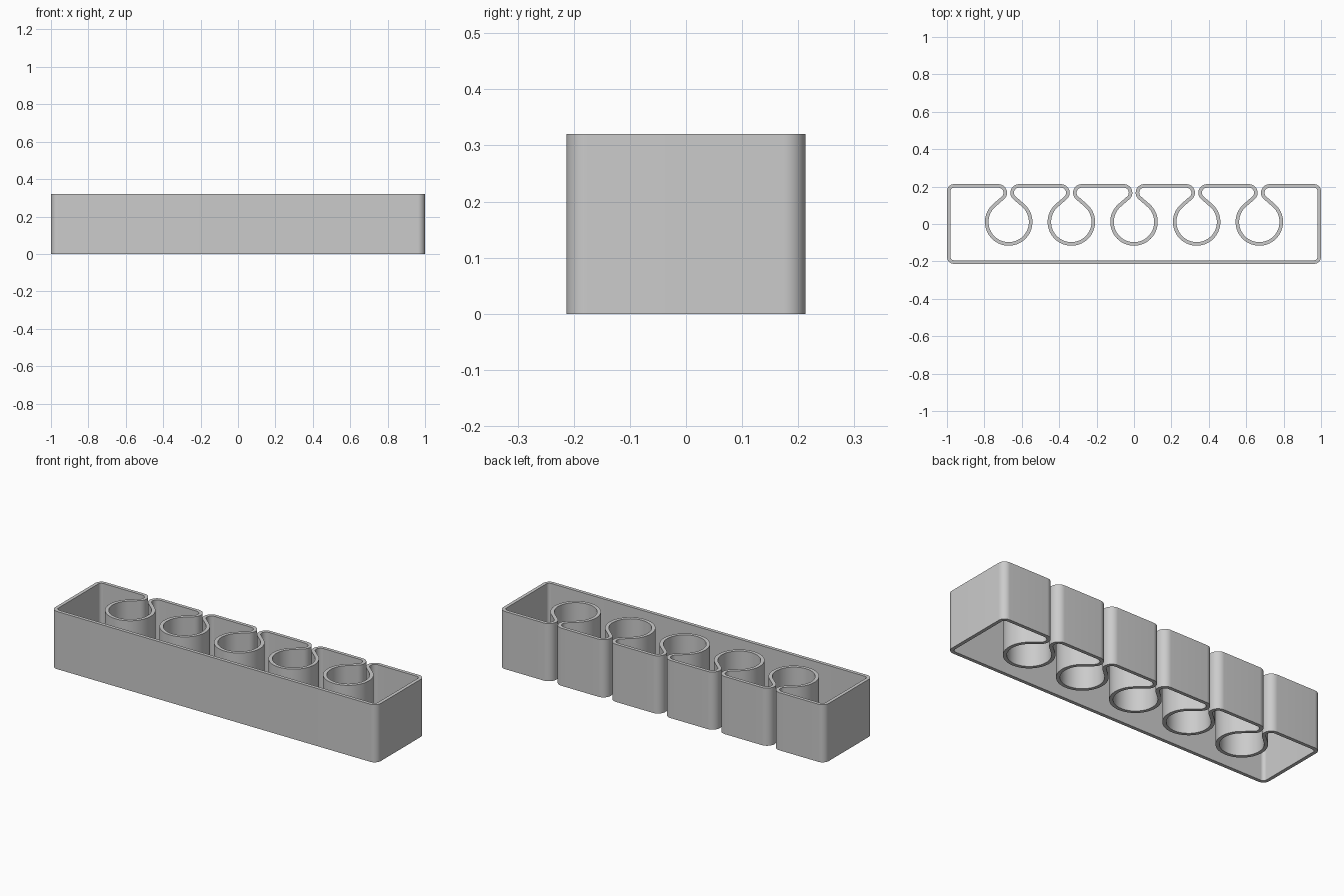
import bpy
import bmesh
from math import acos, atan2, ceil, cos, hypot, pi, sin, radians

if "Cube" in bpy.data.objects:
    bpy.data.objects.remove(bpy.data.objects["Cube"])

HALF_X, HALF_Y, HEIGHT = 1.0, 0.213, 0.32
WALL = 0.019
CORNER_R = 0.038      # outer radius of the body corners
HOLE_R, HOLE_Y = 0.108, 0.011
LIP_R, SLOT_HALF = 0.046, 0.009
PITCH, CLIPS = 0.335, 5

grey = bpy.data.materials.new("plain grey")
grey.use_nodes = True
grey.diffuse_color = (0.6, 0.6, 0.6, 1)
grey.node_tree.nodes["Principled BSDF"].inputs["Base Color"].default_value = (0.6, 0.6, 0.6, 1)

open_side, hollow_side = [], []   # matching outlines of the two wall faces


def arc(cx, cy, open_r, hollow_r, start, end):
    """Add one bend of the wall to both outlines; straight runs join the bends."""
    steps = ceil(abs(end - start) / radians(6))
    for i in range(steps + 1):
        a = start + (end - start) * i / steps
        open_side.append((cx + open_r * cos(a), cy + open_r * sin(a)))
        hollow_side.append((cx + hollow_r * cos(a), cy + hollow_r * sin(a)))


def corner(sx, sy, start):
    arc(sx * (HALF_X - CORNER_R), sy * (HALF_Y - CORNER_R),
        CORNER_R, CORNER_R - WALL, start, start + pi / 2)


def clip(cx):
    """Round socket with two curled lips at the back wall."""
    dx, lip_y = LIP_R + SLOT_HALF, HALF_Y - LIP_R
    dy = lip_y - HOLE_Y
    # Direction at which the straight neck touches both the socket and the lip
    a = atan2(dy, dx) - acos((LIP_R + HOLE_R) / hypot(dx, dy))
    arc(cx + dx, lip_y, LIP_R, LIP_R - WALL, pi / 2, pi + a)
    arc(cx, HOLE_Y, HOLE_R, HOLE_R + WALL, a, -pi - a)
    arc(cx - dx, lip_y, LIP_R, LIP_R - WALL, -a, pi / 2)


# Trace the wall counter-clockwise, with the clips along the back
corner(-1, -1, pi)
corner(1, -1, -pi / 2)
corner(1, 1, 0)
for k in reversed(range(CLIPS)):
    clip((k - (CLIPS - 1) / 2) * PITCH)
corner(-1, 1, pi / 2)

# Raise the traced wall to its full height
bm = bmesh.new()
rings = [[bm.verts.new((x, y, z)) for x, y in outline]
         for outline, z in ((open_side, 0), (open_side, HEIGHT),
                            (hollow_side, HEIGHT), (hollow_side, 0))]
count = len(open_side)
for r in range(4):
    lower, upper = rings[r], rings[(r + 1) % 4]
    for i in range(count):
        j = (i + 1) % count
        bm.faces.new((lower[i], lower[j], upper[j], upper[i]))
bmesh.ops.recalc_face_normals(bm, faces=bm.faces[:])

mesh = bpy.data.meshes.new("clip_rack_wall")
bm.to_mesh(mesh)
bm.free()
mesh.materials.append(grey)
rack = bpy.data.objects.new("clip_rack_wall", mesh)
bpy.context.collection.objects.link(rack)

for other in bpy.context.selected_objects:
    other.select_set(False)
rack.select_set(True)
bpy.context.view_layer.objects.active = rack
bpy.ops.object.shade_smooth_by_angle(angle=radians(30))
